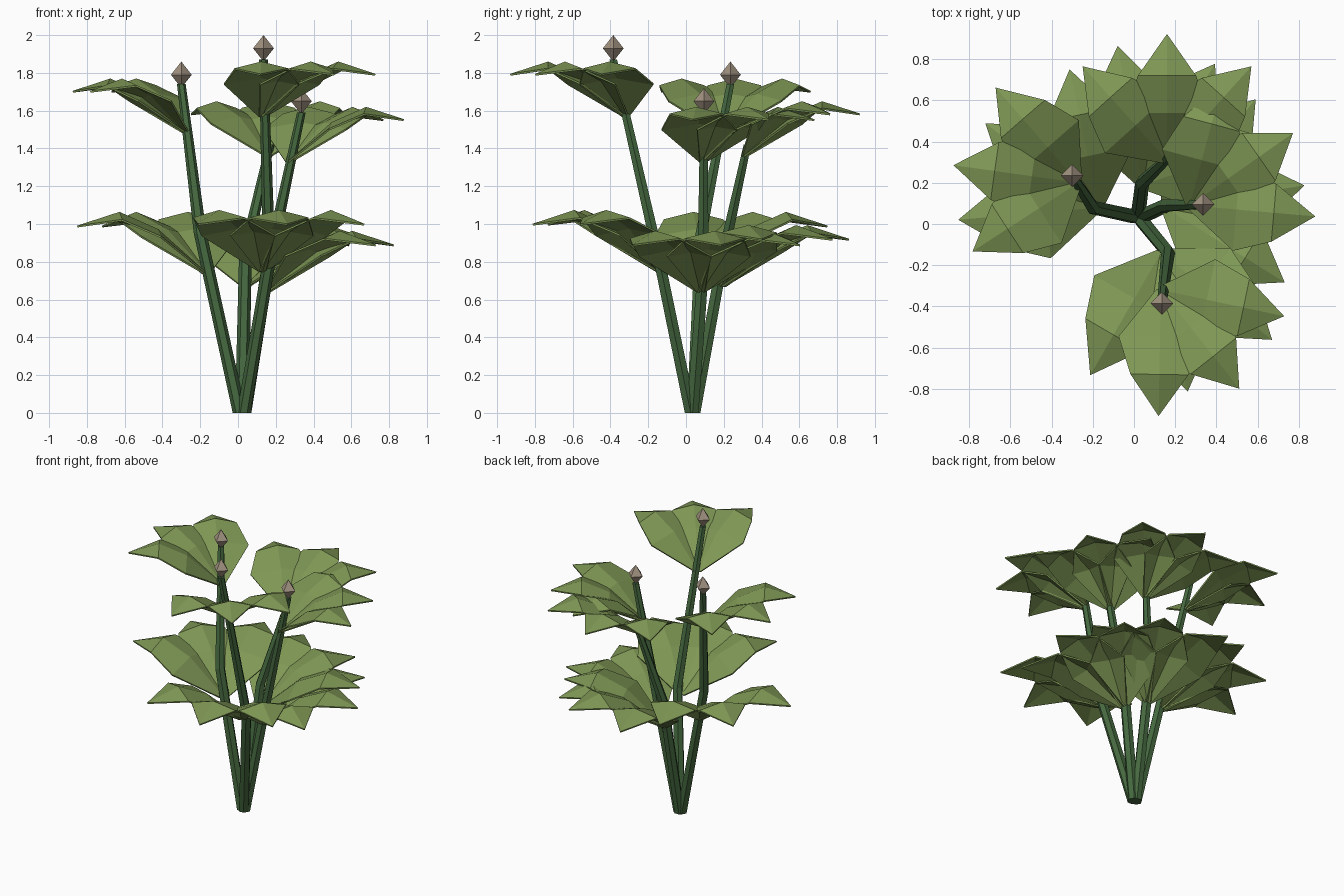
import bpy, bmesh, math
from mathutils import Vector

if "Cube" in bpy.data.objects:
    bpy.data.objects.remove(bpy.data.objects["Cube"])


def material(name, rgb):
    m = bpy.data.materials.new(name)
    m.diffuse_color = (*rgb, 1)
    m.use_nodes = True
    m.node_tree.nodes["Principled BSDF"].inputs["Base Color"].default_value = m.diffuse_color
    return m


LEAF = material("leaf_green", (0.21, 0.31, 0.09))
STEM = material("stem_green", (0.06, 0.14, 0.05))
BUD = material("bud_tan", (0.36, 0.29, 0.22))


def finish(bm, name, mat):
    bmesh.ops.recalc_face_normals(bm, faces=bm.faces)
    me = bpy.data.meshes.new(name)
    bm.to_mesh(me)
    bm.free()
    me.materials.append(mat)
    ob = bpy.data.objects.new(name, me)
    bpy.context.collection.objects.link(ob)
    return ob


# Stem: six-sided tapering tube through a few points
def stem(name, points, radii, sides=6):
    bm = bmesh.new()
    rings = []
    for p, r in zip(points, radii):
        rings.append([bm.verts.new((p[0] + r * math.cos(math.tau * k / sides),
                                    p[1] + r * math.sin(math.tau * k / sides), p[2]))
                      for k in range(sides)])
    for a, b in zip(rings, rings[1:]):
        for k in range(sides):
            j = (k + 1) % sides
            bm.faces.new((a[k], a[j], b[j], b[k]))
    bm.faces.new(rings[0][::-1])
    bm.faces.new(rings[-1])
    return finish(bm, name, STEM)


# Leaf sections: distance out, half width, edge height, midrib height
SECTIONS = [(0.0, 0.02, 0.0, 0.0), (0.23, 0.2, 0.17, 0.205), (0.41, 0.14, 0.25, 0.285)]
TIP = (0.61, 0.22)


# Fan of three folded leaves growing from one point on a stem
def leaf_fan(name, base, start, step, scale):
    bm = bmesh.new()
    for i in range(3):
        a = math.radians(start + step * i)
        out, side = Vector((math.cos(a), math.sin(a), 0)), Vector((-math.sin(a), math.cos(a), 0))

        def vert(r, w, z):
            return bm.verts.new(Vector(base) + scale * (out * r + side * w + Vector((0, 0, z))))

        rows = [(vert(r, -w, ze), vert(r, 0, zm), vert(r, w, ze)) for r, w, ze, zm in SECTIONS]
        for p, q in zip(rows, rows[1:]):
            for k in range(2):
                bm.faces.new((p[k], q[k], q[k + 1], p[k + 1]))
        tip = vert(TIP[0], 0, TIP[1])
        for k in range(2):
            bm.faces.new((rows[-1][k], tip, rows[-1][k + 1]))
    ob = finish(bm, name, LEAF)
    # Thin blade thickness
    mod = ob.modifiers.new("thickness", 'SOLIDIFY')
    mod.thickness = 0.01
    mod.offset = 0


# Bud: four-sided double pyramid
def bud(name, x, y, z, r=0.055, h=0.07):
    bm = bmesh.new()
    ring = [bm.verts.new((x + r * dx, y + r * dy, z)) for dx, dy in ((1, 0), (0, 1), (-1, 0), (0, -1))]
    for end in (bm.verts.new((x, y, z + h)), bm.verts.new((x, y, z - h))):
        for k in range(4):
            bm.faces.new((ring[k], ring[(k + 1) % 4], end))
    finish(bm, name, BUD)


# Per plant shoot: stem path, lower fan, upper fan (base, start angle, step), bud height
SHOOTS = {
    "front": ([(0.03, 0.025, 0), (0.165, -0.14, 0.8), (0.135, -0.385, 1.87)],
              ((0.13, -0.14, 0.75), 240, 41), ((0.13, -0.32, 1.57), 269, 39.5), 1.93),
    "left": ([(0.008, 0.035, 0), (-0.2, 0.08, 0.95), (-0.3, 0.235, 1.74)],
             ((-0.17, 0.08, 0.74), 102, 41.5), ((-0.27, 0.2, 1.48), 131, 41), 1.79),
    "right": ([(0.035, 0.035, 0), (0.155, 0.09, 0.75), (0.335, 0.095, 1.59)],
              ((0.15, 0.08, 0.64), -32, 41), ((0.27, 0.09, 1.33), -5, 40), 1.65),
    "back": ([(0.02, 0.045, 0), (0.04, 0.2, 0.85), (0.17, 0.325, 1.42)],
             ((0.04, 0.19, 0.67), 18, 41), ((0.16, 0.31, 1.36), 48, 42), None),
}

for name, (path, low, up, bud_z) in SHOOTS.items():
    stem(name + "_stem", path, (0.036, 0.034, 0.023))
    leaf_fan(name + "_lower_leaves", *low, 1.12)
    leaf_fan(name + "_upper_leaves", *up, 1.0)
    if bud_z:
        bud(name + "_bud", path[-1][0], path[-1][1], bud_z)
